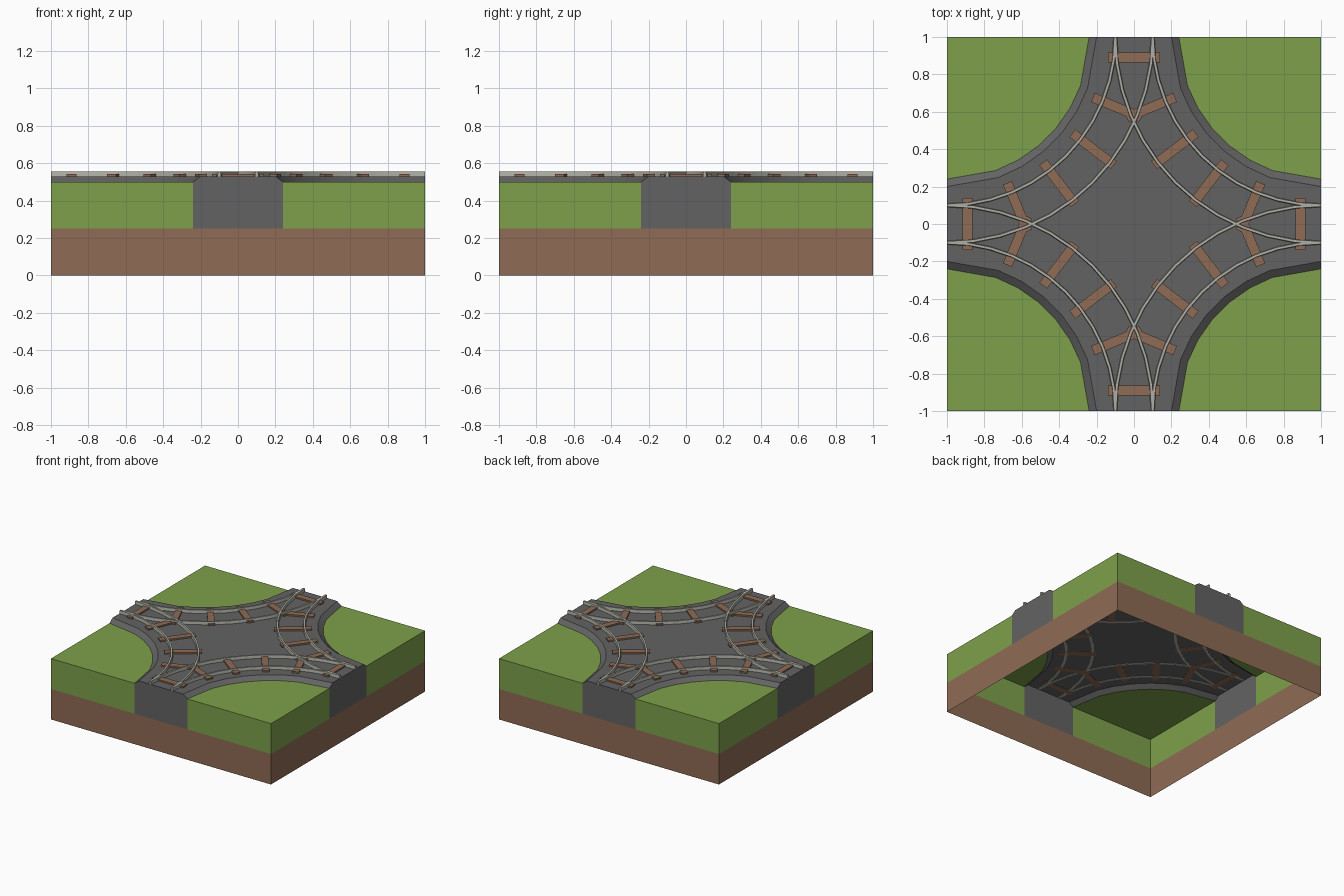
import bpy, bmesh, math
from mathutils import Vector, Matrix

if "Cube" in bpy.data.objects:
    bpy.data.objects.remove(bpy.data.objects["Cube"])

EARTH, GRASS, TOP = 0.25, 0.5, 0.53


def material(name, rgb):
    m = bpy.data.materials.new(name)
    m.diffuse_color = (*rgb, 1)
    m.use_nodes = True
    m.node_tree.nodes["Principled BSDF"].inputs["Base Color"].default_value = m.diffuse_color
    return m


BROWN = material("earth brown", (0.274, 0.147, 0.089))
GREEN = material("grass green", (0.208, 0.352, 0.070))
GREY = material("ballast grey", (0.124, 0.124, 0.124))
STEEL = material("rail steel", (0.43, 0.43, 0.38))


def finish(bm, name, mat, smooth=None):
    bmesh.ops.remove_doubles(bm, verts=bm.verts, dist=1e-5)
    me = bpy.data.meshes.new(name)
    bm.to_mesh(me)
    bm.free()
    ob = bpy.data.objects.new(name, me)
    bpy.context.collection.objects.link(ob)
    me.materials.append(mat)
    if smooth:
        bpy.ops.object.select_all(action='DESELECT')
        ob.select_set(True)
        bpy.context.view_layer.objects.active = ob
        bpy.ops.object.shade_smooth_by_angle(angle=math.radians(smooth))
    return ob


def face(bm, pts, hint):
    """Add a face whose normal points along the hint."""
    f = bm.faces.new([bm.verts.new(p) for p in pts])
    f.normal_update()
    if f.normal.dot(Vector(hint)) < 0:
        f.normal_flip()


def turn(k):
    return Matrix.Rotation(k * math.pi / 2, 4, 'Z')


def arc(r, z, angles):
    """Arc about the tile corner (1, 1), from the back edge to the right edge."""
    return [Vector((1 - r * math.cos(math.radians(a)),
                    1 - r * math.sin(math.radians(a)), z)) for a in angles]


BANK = (0, 20, 30, 40, 50, 60, 70, 90)
foot = arc(0.76, GRASS, BANK)
crest = arc(0.80, TOP, BANK)

# earth base: open-bottomed band of four walls
bm = bmesh.new()
for k in range(4):
    r = turn(k)
    face(bm, [r @ Vector(p) for p in ((1, -1, 0), (1, 1, 0), (1, 1, EARTH), (1, -1, EARTH))],
         r @ Vector((1, 0, 0)))
finish(bm, "earth_base", BROWN)

# four grass corners: top with curved cut-out and two outer walls
for k in range(4):
    bm = bmesh.new()
    r = turn(k)
    face(bm, [r @ p for p in foot + [Vector((1, 1, GRASS))]], (0, 0, 1))
    face(bm, [r @ Vector(p) for p in ((0.24, 1, EARTH), (1, 1, EARTH), (1, 1, GRASS), (0.24, 1, GRASS))],
         r @ Vector((0, 1, 0)))
    face(bm, [r @ Vector(p) for p in ((1, 0.24, EARTH), (1, 1, EARTH), (1, 1, GRASS), (1, 0.24, GRASS))],
         r @ Vector((1, 0, 0)))
    finish(bm, f"grass_corner_{k}", GREEN)

# ballast bed: star-shaped top, sloping banks and four end walls
bm = bmesh.new()
outline = []
for k in range(4):
    r = turn(k)
    outline += [r @ p for p in reversed(crest)]
    for i in range(len(BANK) - 1):
        face(bm, [r @ p for p in (foot[i], foot[i + 1], crest[i + 1], crest[i])], (0, 0, 1))
    end = ((1, -0.24, EARTH), (1, 0.24, EARTH), (1, 0.24, GRASS),
           (1, 0.2, TOP), (1, -0.2, TOP), (1, -0.24, GRASS))
    face(bm, [r @ Vector(p) for p in end], r @ Vector((1, 0, 0)))
face(bm, outline, (0, 0, 1))
finish(bm, "ballast_bed", GREY, 30)


# sleepers: four straight ones at the exits, four on each curve
def sleeper(name, x, y, angle):
    bm = bmesh.new()
    bmesh.ops.create_cube(bm, size=1, matrix=Matrix.Translation((x, y, TOP + 0.005))
                          @ Matrix.Rotation(angle, 4, 'Z') @ Matrix.Diagonal((0.28, 0.052, 0.014, 1)))
    finish(bm, name, BROWN)


for k in range(4):
    r = turn(k)
    p = r @ Vector((0, 0.89, 0))
    sleeper(f"exit_sleeper_{k}", p.x, p.y, k * math.pi / 2)
    for j, a in enumerate((22.5, 37.5, 52.5, 67.5)):
        p = r @ arc(0.985, 0, (a,))[0]
        sleeper(f"curve_sleeper_{k}_{j}", p.x, p.y, math.radians(a) + k * math.pi / 2)

# rails: tapered profile swept along two arcs for each corner
PROFILE = ((-0.010, TOP - 0.002), (0.010, TOP - 0.002), (0.007, 0.555), (-0.007, 0.555))
for k in range(4):
    for label, radius in (("inner", 0.9), ("outer", 1.1)):
        bm = bmesh.new()
        rings = []
        for i in range(13):
            rings.append([bm.verts.new(turn(k) @ arc(radius + d, z, (i * 7.5,))[0]) for d, z in PROFILE])
        for a, b in zip(rings, rings[1:]):
            for i in range(4):
                j = (i + 1) % 4
                bm.faces.new((a[i], a[j], b[j], b[i]))
        bm.faces.new(rings[0])
        bm.faces.new(rings[-1][::-1])
        bmesh.ops.recalc_face_normals(bm, faces=bm.faces)
        finish(bm, f"{label}_rail_{k}", STEEL, 30)
